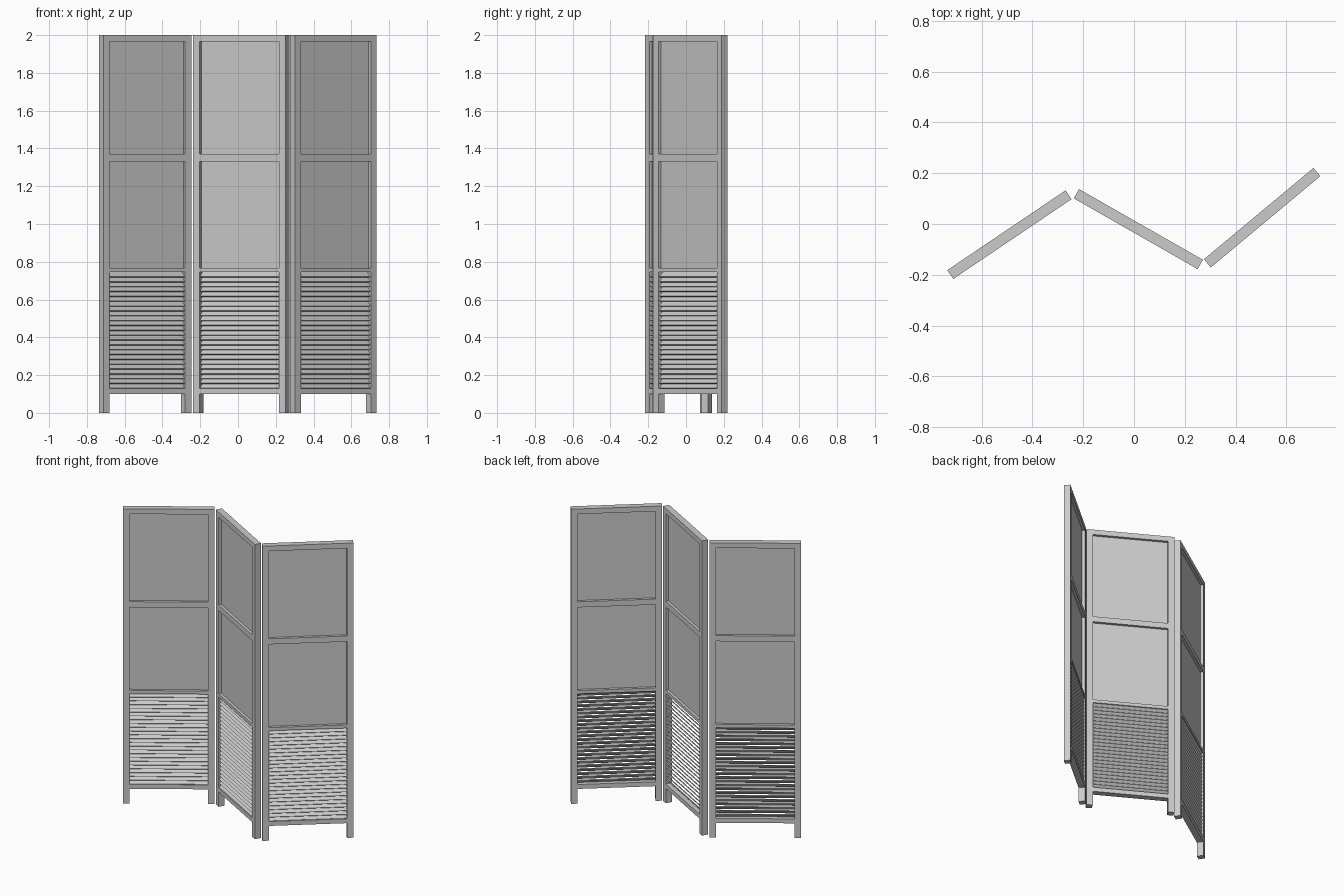
import bpy, bmesh
from math import radians
from mathutils import Matrix, Vector

if "Cube" in bpy.data.objects:
    bpy.data.objects.remove(bpy.data.objects["Cube"])

L, T, H = 0.562, 0.042, 2.0      # leaf width, thickness, height
STILE = 0.04
INNER = L - 2 * STILE            # opening width
SLATS = 24


def box(bm, size, loc, tilt=0.0):
    m = (Matrix.Translation(loc) @ Matrix.Rotation(tilt, 4, 'X')
         @ Matrix.Diagonal((*size, 1.0)))
    bmesh.ops.create_cube(bm, size=1.0, matrix=m)


def finish(bm, name, place):
    me = bpy.data.meshes.new(name)
    bm.to_mesh(me)
    bm.free()
    ob = bpy.data.objects.new(name, me)
    ob.matrix_world = place
    bpy.context.collection.objects.link(ob)


def make_leaf(label, x, y, angle):
    place = Matrix.Translation((x, y, 0)) @ Matrix.Rotation(radians(angle), 4, 'Z')

    # two uprights that run down into the feet
    bm = bmesh.new()
    for s in (-1, 1):
        box(bm, (STILE, T, H), (s * (L - STILE) / 2, 0, H / 2))
    finish(bm, label + "_stiles", place)

    # bottom, lower, middle and top cross rails
    bm = bmesh.new()
    for z0, z1 in ((0.10, 0.13), (0.745, 0.767), (1.332, 1.37), (1.965, 2.0)):
        box(bm, (INNER, T, z1 - z0), (0, 0, (z0 + z1) / 2))
    finish(bm, label + "_rails", place)

    # thin recessed sheets in the two upper openings
    bm = bmesh.new()
    for z0, z1 in ((0.767, 1.332), (1.37, 1.965)):
        box(bm, (INNER, 0.005, z1 - z0), (0, 0, (z0 + z1) / 2))
    finish(bm, label + "_infill_sheets", place)

    # louvre slats, front edge low
    bm = bmesh.new()
    pitch = (0.745 - 0.13) / SLATS
    for i in range(SLATS):
        box(bm, (INNER, 0.038, 0.006), (0, 0, 0.13 + pitch * (i + 0.5)), radians(45))
    finish(bm, label + "_louvre_slats", place)


make_leaf("left_leaf", -0.491, -0.042, 34)
make_leaf("middle_leaf", 0.017, -0.02, -29.7)
make_leaf("right_leaf", 0.505, 0.025, 39.8)
